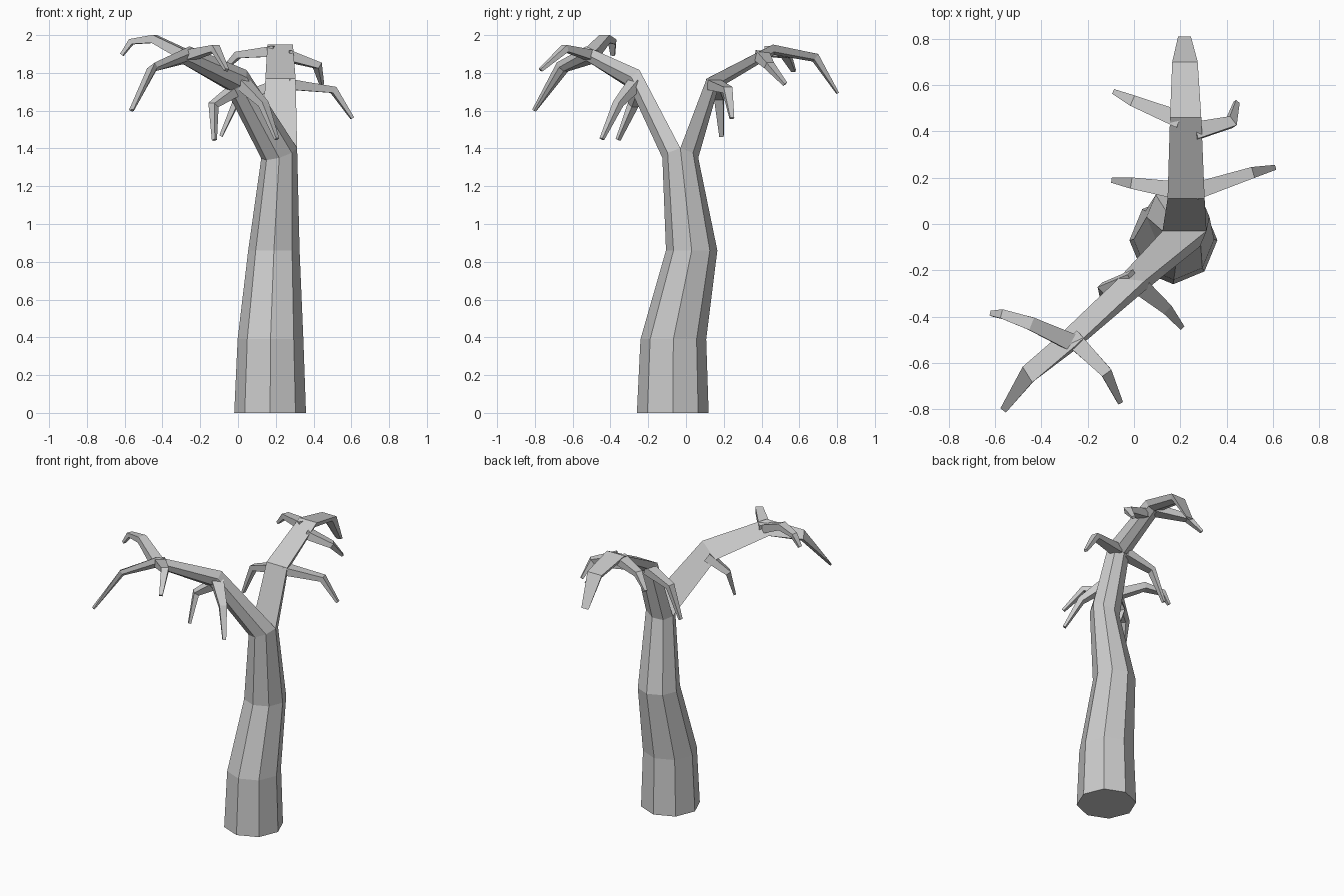
import bpy
from math import sin, cos, pi
from mathutils import Vector as V

if "Cube" in bpy.data.objects:
    bpy.data.objects.remove(bpy.data.objects["Cube"])


def loft(name, rings, cap_start=True, cap_end=True):
    """Skin a list of equal-sized closed rings with flat quads."""
    n = len(rings[0])
    verts = [tuple(p) for r in rings for p in r]
    faces = []
    for k in range(len(rings) - 1):
        for i in range(n):
            j = (i + 1) % n
            faces.append((k * n + i, k * n + j, (k + 1) * n + j, (k + 1) * n + i))
    if cap_start:
        faces.append(tuple(reversed(range(n))))
    if cap_end:
        faces.append(tuple(range(len(verts) - n, len(verts))))
    me = bpy.data.meshes.new(name)
    me.from_pydata(verts, [], faces)
    ob = bpy.data.objects.new(name, me)
    bpy.context.collection.objects.link(ob)


def frames(path, hints):
    """Mitred width and depth directions at every path point."""
    out = []
    for i, p in enumerate(path):
        a = V()
        if i > 0:
            a += (p - path[i - 1]).normalized()
        if i < len(path) - 1:
            a += (path[i + 1] - p).normalized()
        a.normalize()
        h = V(hints[i])
        w = (h - h.dot(a) * a).normalized()
        out.append((w, a.cross(w)))
    return out


# Trunk: eight-sided, bending, with a tilted top ring
def trunk_ring(x, y, z, r, tilt=0.0, sag=0.0):
    return [V((x + r * cos(t), y + r * sin(t),
               z + tilt * cos(t) - sag * abs(sin(t))))
            for t in (i * pi / 4 for i in range(8))]


top = trunk_ring(0.218, -0.03, 1.375, 0.095, 0.027, 0.025)
loft("trunk", [trunk_ring(0.17, -0.07, 0, 0.19),
               trunk_ring(0.172, -0.067, 0.39, 0.174),
               trunk_ring(0.19, 0.03, 0.86, 0.136), top], cap_end=False)


# Main branches: each continues one half of the trunk's top ring
def branch(name, base, pts, sizes, hints):
    path = [(base[0] + base[-1]) / 2] + [V(p) for p in pts]
    fr = frames(path, [hints[0]] + hints)
    rings = [base]
    for p, (w, d), (sw, sd) in zip(path[1:], fr[1:], sizes):
        rings.append([p + w * cos(t) * sw / 2 + d * sin(t) * sd
                      for t in (i * pi / 4 for i in range(5))])
    loft(name, rings, cap_start=False)


branch("back_branch", top[:5],
       [(0.225, 0.11, 1.77), (0.223, 0.46, 1.95), (0.22, 0.70, 1.90), (0.218, 0.81, 1.695)],
       [(0.16, 0.08), (0.135, 0.055), (0.11, 0.05), (0.055, 0.015)],
       [(1, 0, 0)] * 4)
branch("front_branch", top[4:] + top[:1],
       [(-0.01, -0.24, 1.765), (-0.285, -0.50, 1.90), (-0.46, -0.65, 1.84), (-0.565, -0.805, 1.605)],
       [(0.15, 0.075), (0.115, 0.05), (0.085, 0.04), (0.03, 0.015)],
       [(-0.6, 0.1, -0.6), (-0.45, 0.4, -0.6), (-0.5, 0.45, -0.4), (-0.6, 0.5, 0)])


# Twigs: four-sided, tapering, drooping at the end
def twig(name, pts, start=0.075, end=0.022):
    path = [V(p) for p in pts]
    run = path[-1] - path[0]
    side = V((-run.y, run.x, 0))
    rings = []
    n = len(path) - 1
    for i, (p, (w, d)) in enumerate(zip(path, frames(path, [side] * (n + 1)))):
        s = (start + (end - start) * i / n) / 2
        rings.append([p + w * s * u + d * s * 0.75 * v
                      for u, v in ((1, 1), (-1, 1), (-1, -1), (1, -1))])
    loft(name, rings)


twigs = {
    "front_twig_outer_left": [(-0.27, -0.51, 1.89), (-0.445, -0.43, 1.98),
                              (-0.565, -0.39, 1.965), (-0.615, -0.387, 1.895)],
    "front_twig_outer_right": [(-0.27, -0.49, 1.89), (-0.12, -0.64, 1.93), (-0.06, -0.77, 1.815)],
    "front_twig_inner_left": [(0.0, -0.24, 1.72), (-0.13, -0.28, 1.63), (-0.125, -0.36, 1.445)],
    "front_twig_inner_right": [(0.03, -0.27, 1.74), (0.135, -0.36, 1.635), (0.205, -0.445, 1.45)],
    "back_twig_inner_left": [(0.19, 0.145, 1.73), (0.0, 0.175, 1.67), (-0.09, 0.188, 1.465)],
    "back_twig_inner_right": [(0.26, 0.14, 1.74), (0.505, 0.22, 1.71), (0.605, 0.243, 1.56)],
    "back_twig_outer_left": [(0.20, 0.45, 1.915), (0.0, 0.53, 1.895), (-0.085, 0.57, 1.81)],
    "back_twig_outer_right": [(0.26, 0.40, 1.89), (0.42, 0.44, 1.84), (0.443, 0.525, 1.74)],
}
for name, pts in twigs.items():
    twig(name, pts)
